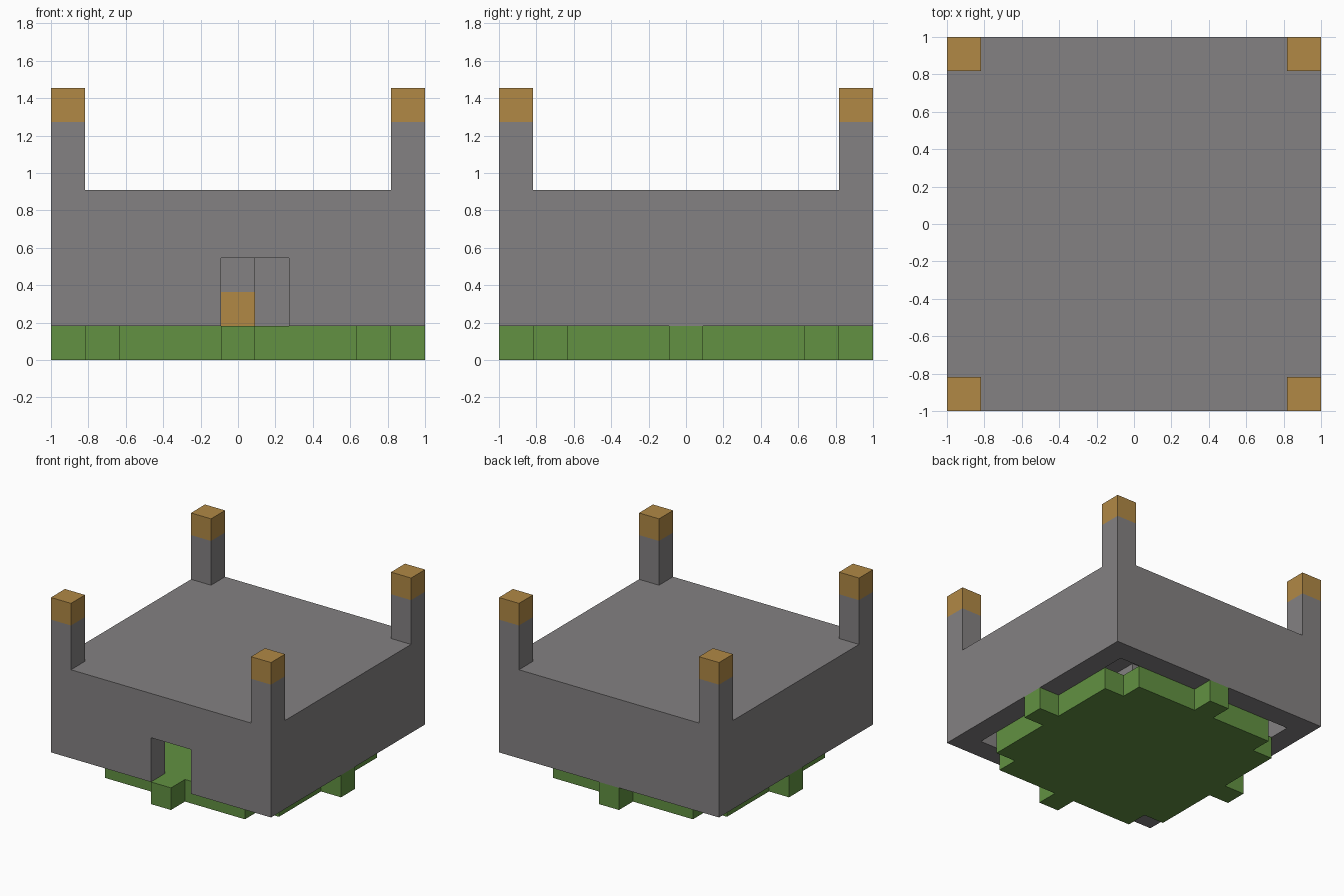
import bpy
import bmesh

U = 2 / 11          # one block of the 11 x 11 grid
HALF = 5.5

cube = bpy.data.objects.get("Cube")
if cube:
    bpy.data.objects.remove(cube, do_unlink=True)


def material(name, color):
    m = bpy.data.materials.new(name)
    m.use_nodes = True
    m.diffuse_color = (*color, 1)
    bsdf = next(n for n in m.node_tree.nodes if n.type == 'BSDF_PRINCIPLED')
    bsdf.inputs["Base Color"].default_value = (*color, 1)
    return m


STONE = material("stone grey", (0.23, 0.22, 0.223))
WOOD = material("ochre wood", (0.44, 0.25, 0.06))
GRASS = material("grass green", (0.122, 0.285, 0.054))


def prism(name, outline, z0, z1, mat):
    """Extrude a plan outline, given in block units, from z0 to z1."""
    bm = bmesh.new()
    face = bm.faces.new([bm.verts.new((x * U, y * U, z0 * U)) for x, y in outline])
    top = bmesh.ops.extrude_face_region(bm, geom=[face])["geom"]
    for v in top:
        if isinstance(v, bmesh.types.BMVert):
            v.co.z = z1 * U
    bmesh.ops.recalc_face_normals(bm, faces=bm.faces[:])
    mesh = bpy.data.meshes.new(name)
    bm.to_mesh(mesh)
    bm.free()
    mesh.materials.append(mat)
    obj = bpy.data.objects.new(name, mesh)
    bpy.context.collection.objects.link(obj)
    return obj


def box(name, x0, x1, y0, y1, z0, z1, mat):
    return prism(name, [(x0, y0), (x1, y0), (x1, y1), (x0, y1)], z0, z1, mat)


def cut(target, cutter):
    cutter.hide_render = True
    mod = target.modifiers.new("cut", 'BOOLEAN')
    mod.operation = 'DIFFERENCE'
    mod.solver = 'EXACT'
    mod.object = cutter
    bpy.context.view_layer.objects.active = target
    bpy.ops.object.modifier_apply(modifier=mod.name)
    bpy.data.objects.remove(cutter, do_unlink=True)


# Grass base: notched corners and a tab in the middle of each side
quarter = [(0.5, -HALF), (0.5, -4.5), (3.5, -4.5), (3.5, -3.5), (4.5, -3.5), (4.5, -0.5), (HALF, -0.5)]
outline = []
for turn in range(4):
    outline += quarter
    quarter = [(-y, x) for x, y in quarter]
unique = list(dict.fromkeys(outline))
prism("grass_base", unique, 0, 1, GRASS)

# Hollow keep with a doorway in the front wall
keep = box("keep_walls", -HALF, HALF, -HALF, HALF, 1, 5, STONE)
cut(keep, box("hollow_cutter", -4.5, 4.5, -4.5, 4.5, 0, 4, STONE))
cut(keep, box("doorway_cutter", -0.5, 1.5, -6, -4, 0, 3, STONE))

# Central pillar with a wooden foot
box("pillar_foot", -0.5, 0.5, -0.5, 0.5, 1, 2, WOOD)
box("pillar", -0.5, 0.5, -0.5, 0.5, 2, 4, STONE)

# Corner turrets with wooden caps
for side, x in (("right", -HALF), ("left", HALF - 1)):
    for end, y in (("front", -HALF), ("back", HALF - 1)):
        box(f"{end}_{side}_turret", x, x + 1, y, y + 1, 5, 7, STONE)
        box(f"{end}_{side}_turret_cap", x, x + 1, y, y + 1, 7, 8, WOOD)
